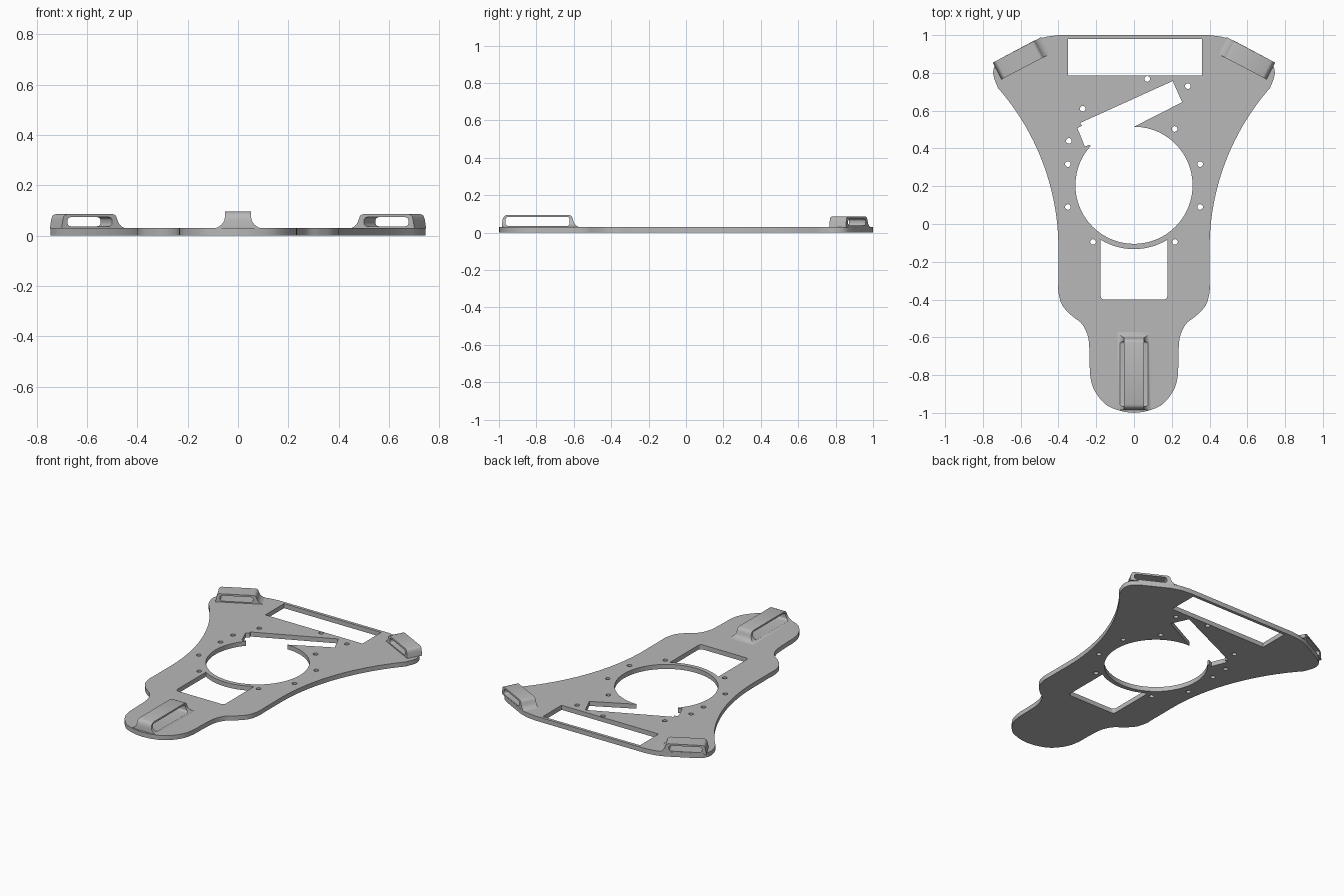
import bpy, bmesh
from math import sin, cos, radians, sqrt
from mathutils import Matrix, Vector

cube = bpy.data.objects.get("Cube")
if cube:
    bpy.data.objects.remove(cube)

grey = bpy.data.materials.new("light grey")
grey.use_nodes = True
GREY = (0.48, 0.48, 0.48, 1)
grey.diffuse_color = GREY
grey.node_tree.nodes["Principled BSDF"].inputs["Base Color"].default_value = GREY

THICK = 0.03


def arc(cx, cy, r, a0, a1, n):
    angles = [radians(a0 + (a1 - a0) * i / n) for i in range(n + 1)]
    return [(cx + r * cos(a), cy + r * sin(a)) for a in angles]


def smooth_path(pts, steps=5):
    """Catmull-Rom path through the points."""
    p = [Vector(q) for q in pts]
    p = [2 * p[0] - p[1]] + p + [2 * p[-1] - p[-2]]
    out = []
    for a, b, c, d in zip(p, p[1:], p[2:], p[3:]):
        for i in range(steps):
            t = i / steps
            out.append(tuple(0.5 * (2 * b + (c - a) * t + (2 * a - 5 * b + 4 * c - d) * t**2
                                    + (3 * b - a - 3 * c + d) * t**3)))
    return out + [tuple(pts[-1])]


def rounded_rect(x0, x1, y0, y1, r, n=5):
    return (arc(x1 - r, y1 - r, r, 0, 90, n) + arc(x0 + r, y1 - r, r, 90, 180, n)
            + arc(x0 + r, y0 + r, r, 180, 270, n) + arc(x1 - r, y0 + r, r, 270, 360, n))


def add_mesh(name, mesh):
    obj = bpy.data.objects.new(name, mesh)
    bpy.context.collection.objects.link(obj)
    return obj


def baked(obj):
    deps = bpy.context.evaluated_depsgraph_get()
    return bpy.data.meshes.new_from_object(obj.evaluated_get(deps))


def extruded(name, loops, depth):
    """Flat outline with holes, extruded half the depth to each side."""
    curve = bpy.data.curves.new(name, "CURVE")
    curve.dimensions, curve.fill_mode, curve.extrude = "2D", "BOTH", depth / 2
    for loop in loops:
        sp = curve.splines.new("POLY")
        sp.points.add(len(loop) - 1)
        for point, (x, y) in zip(sp.points, loop):
            point.co = (x, y, 0, 1)
        sp.use_cyclic_u = True
    temp = add_mesh(name + "_curve", curve)
    mesh = baked(temp)
    bpy.data.objects.remove(temp)
    bm = bmesh.new()
    bm.from_mesh(mesh)
    bmesh.ops.remove_doubles(bm, verts=bm.verts, dist=0.0001)
    bmesh.ops.recalc_face_normals(bm, faces=bm.faces)
    bm.to_mesh(mesh)
    bm.free()
    return add_mesh(name, mesh)


def finish(obj):
    obj.data.materials.clear()
    obj.data.materials.append(grey)
    bpy.ops.object.select_all(action="DESELECT")
    obj.select_set(True)
    bpy.context.view_layer.objects.active = obj
    bpy.ops.object.shade_smooth_by_angle(angle=radians(30))


# Plate outline, left half, from the back edge to the front tip
shoulder = smooth_path([(0.40, 1), (0.47, 0.99), (0.53, 0.97)])
corner = smooth_path([(0.69, 0.885), (0.73, 0.852), (0.745, 0.81), (0.74, 0.77), (0.72, 0.72)])
R, WAIST_Y = 1.289, -0.13
waist = []
for i in range(1, 25):
    y = 0.72 + (WAIST_Y - 0.72) * i / 24
    waist.append((0.40 + R - sqrt(R * R - (y - WAIST_Y) ** 2), y))
tail = smooth_path([(0.40, -0.30), (0.40, -0.36), (0.38, -0.43), (0.33, -0.485), (0.275, -0.53),
                    (0.243, -0.60), (0.235, -0.70), (0.232, -0.80), (0.21, -0.88),
                    (0.15, -0.955), (0.07, -0.99), (0, -1)])
half = shoulder + corner + waist + tail
outline = half + [(-x, y) for x, y in reversed(half[:-1])]

# Round opening merged with the slanted slot
round_opening = arc(0, 0.205, 0.31, 90, -222, 72) + [
    (-0.235, 0.42), (-0.26, 0.41), (-0.30, 0.508), (-0.275, 0.52),
    (-0.285, 0.535), (0.205, 0.757), (0.255, 0.645)]

# Back window, and front window with a curved edge beside the opening
back_window = [(-0.35, 0.785), (0.36, 0.785), (0.36, 0.98), (-0.35, 0.98)]
front_window = (arc(0, 0.205, 0.338, -121.5, -58.5, 16)
                + arc(0.157, -0.38, 0.02, 0, -90, 4) + arc(-0.157, -0.38, 0.02, -90, -180, 4))

# Screw holes
spots = [(0.07, 0.768), (0.285, 0.73), (0.215, 0.503), (-0.345, 0.44), (-0.272, 0.61)]
for s in (1, -1):
    spots += [(s * 0.35, 0.317), (s * 0.35, 0.09), (s * 0.217, -0.095)]
holes = [arc(x, y, 0.015, 0, 337.5, 15) for x, y in spots]

plate = extruded("base_plate", [outline, round_opening, back_window, front_window] + holes, THICK)
plate.data.transform(Matrix.Translation((0, 0, THICK / 2)))
finish(plate)


def strap_loop(name, sections, slot, place):
    """Stack of rectangles (z, inner end, outer end, half width) with a slot cut across."""
    bm = bmesh.new()
    rings = [[bm.verts.new(c) for c in ((a, -w, z), (b, -w, z), (b, w, z), (a, w, z))]
             for z, a, b, w in sections]
    bm.faces.new(rings[0][::-1])
    bm.faces.new(rings[-1])
    for lo, hi in zip(rings, rings[1:]):
        for i in range(4):
            j = (i + 1) % 4
            bm.faces.new((lo[i], lo[j], hi[j], hi[i]))
    mesh = bpy.data.meshes.new(name)
    bm.to_mesh(mesh)
    bm.free()
    body = add_mesh(name, mesh)
    cutter = extruded(name + "_cutter", [rounded_rect(*slot)], 0.4)
    cutter.data.transform(Matrix.Rotation(radians(90), 4, "X"))
    cutter.hide_render = True
    mod = body.modifiers.new("slot", "BOOLEAN")
    mod.operation, mod.solver, mod.object = "DIFFERENCE", "EXACT", cutter
    mesh = baked(body)
    body.modifiers.clear()
    body.data = mesh
    bpy.data.objects.remove(cutter)
    body.data.transform(place)
    finish(body)


# Front strap loop, flared at its foot
front = [(0.028, -0.235, 0.185, 0.092), (0.034, -0.218, 0.185, 0.078), (0.044, -0.206, 0.184, 0.065),
         (0.058, -0.199, 0.183, 0.055), (0.072, -0.195, 0.180, 0.052), (0.084, -0.190, 0.174, 0.052),
         (0.091, -0.183, 0.167, 0.052), (0.095, -0.170, 0.155, 0.052)]
strap_loop("front_strap_loop", front, (-0.178, 0.165, 0.036, 0.084, 0.014),
           Matrix.Translation((0, -0.8, 0)) @ Matrix.Rotation(radians(-90), 4, "Z"))

# Back strap loops on the two corners
back = [(0.028, -0.165, 0.125, 0.05), (0.034, -0.148, 0.124, 0.05), (0.046, -0.134, 0.122, 0.05),
        (0.062, -0.126, 0.119, 0.05), (0.076, -0.121, 0.115, 0.05), (0.082, -0.115, 0.109, 0.05),
        (0.085, -0.105, 0.10, 0.05)]
for side, s, turn in (("left", 1, -27.7), ("right", -1, 207.7)):
    strap_loop("back_" + side + "_strap_loop", back, (-0.102, 0.098, 0.037, 0.073, 0.014),
               Matrix.Translation((s * 0.614, 0.868, 0)) @ Matrix.Rotation(radians(turn), 4, "Z"))
